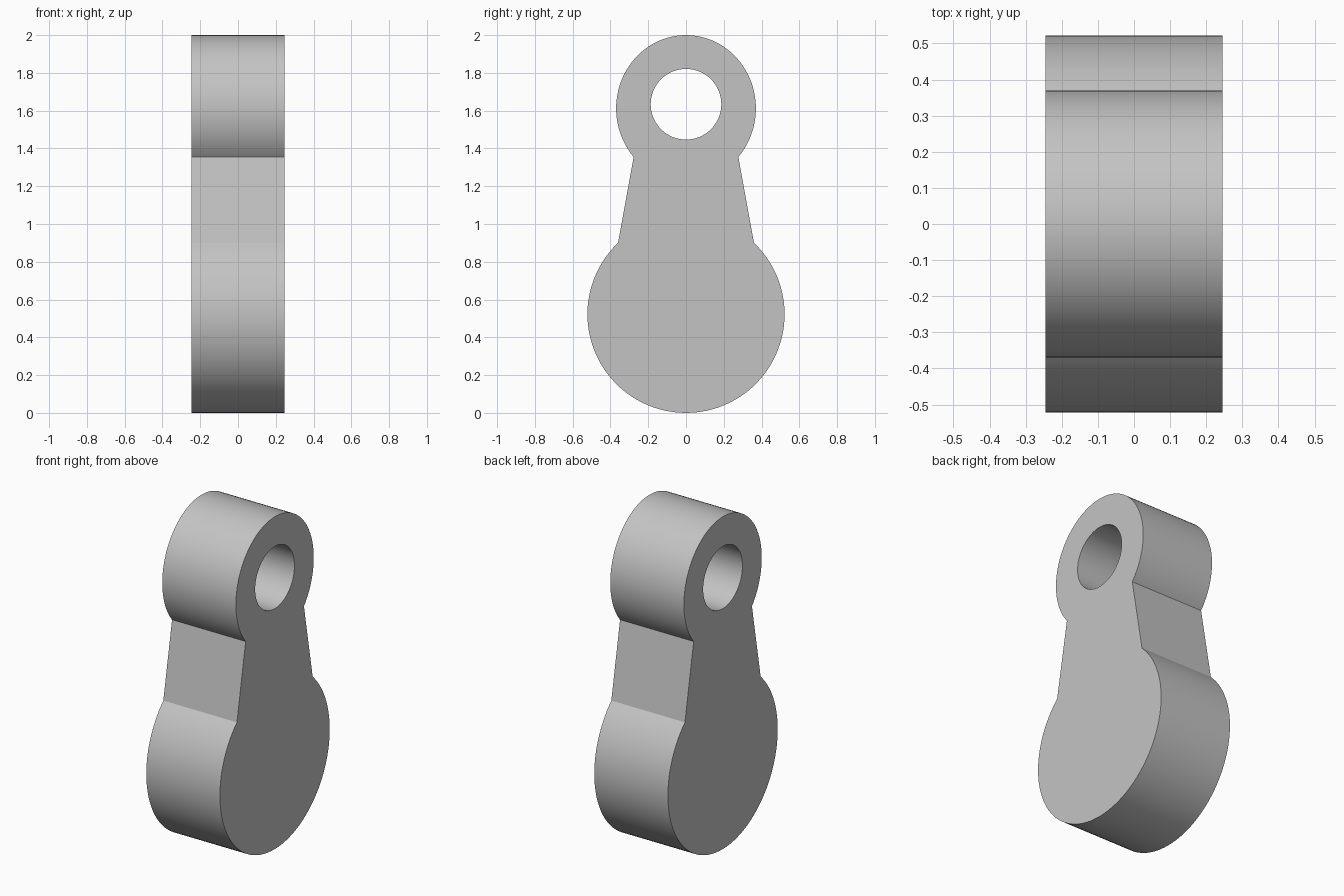
import bpy
import bmesh
from math import sin, cos, radians

cube = bpy.data.objects.get("Cube")
if cube:
    bpy.data.objects.remove(cube, do_unlink=True)

WIDTH = 0.49


def arc(z, ry, rz, start, end, steps, closed=False):
    """Points (y, z) along an ellipse, counter-clockwise, angles in degrees."""
    count = steps if closed else steps + 1
    angles = [radians(start + (end - start) * i / steps) for i in range(count)]
    return [(ry * cos(a), z + rz * sin(a)) for a in angles]


def add_loop(bm, points):
    verts = [bm.verts.new((0, y, z)) for y, z in points]
    return [bm.edges.new((verts[i - 1], verts[i])) for i in range(len(verts))]


# Outline: round foot, tapered neck (straight joins), slightly oval head
foot = arc(0.522, 0.522, 0.522, 133.6, 406.4, 72)
head = arc(1.612, 0.37, 0.388, -41.5, 221.5, 72)
pin_hole = arc(1.634, 0.187, 0.187, 0, 360, 64, closed=True)

bm = bmesh.new()
edges = add_loop(bm, foot + head) + add_loop(bm, pin_hole)
bmesh.ops.triangle_fill(bm, edges=edges, use_beauty=True, normal=(1, 0, 0))
bmesh.ops.recalc_face_normals(bm, faces=bm.faces)
mesh = bpy.data.meshes.new("link_body")
bm.to_mesh(mesh)
bm.free()

link = bpy.data.objects.new("link_body", mesh)
bpy.context.collection.objects.link(link)
bpy.ops.object.select_all(action="DESELECT")
link.select_set(True)
bpy.context.view_layer.objects.active = link

# Thickness across x, centred
solid = link.modifiers.new("thickness", "SOLIDIFY")
solid.thickness = WIDTH
solid.offset = 0
bpy.ops.object.modifier_apply(modifier=solid.name)
bpy.ops.object.shade_smooth_by_angle(angle=radians(25))

# Plain grey
grey = bpy.data.materials.new("light grey")
grey.use_nodes = True
colour = (0.55, 0.55, 0.55, 1)
grey.diffuse_color = colour
grey.node_tree.nodes["Principled BSDF"].inputs["Base Color"].default_value = colour
link.data.materials.append(grey)
